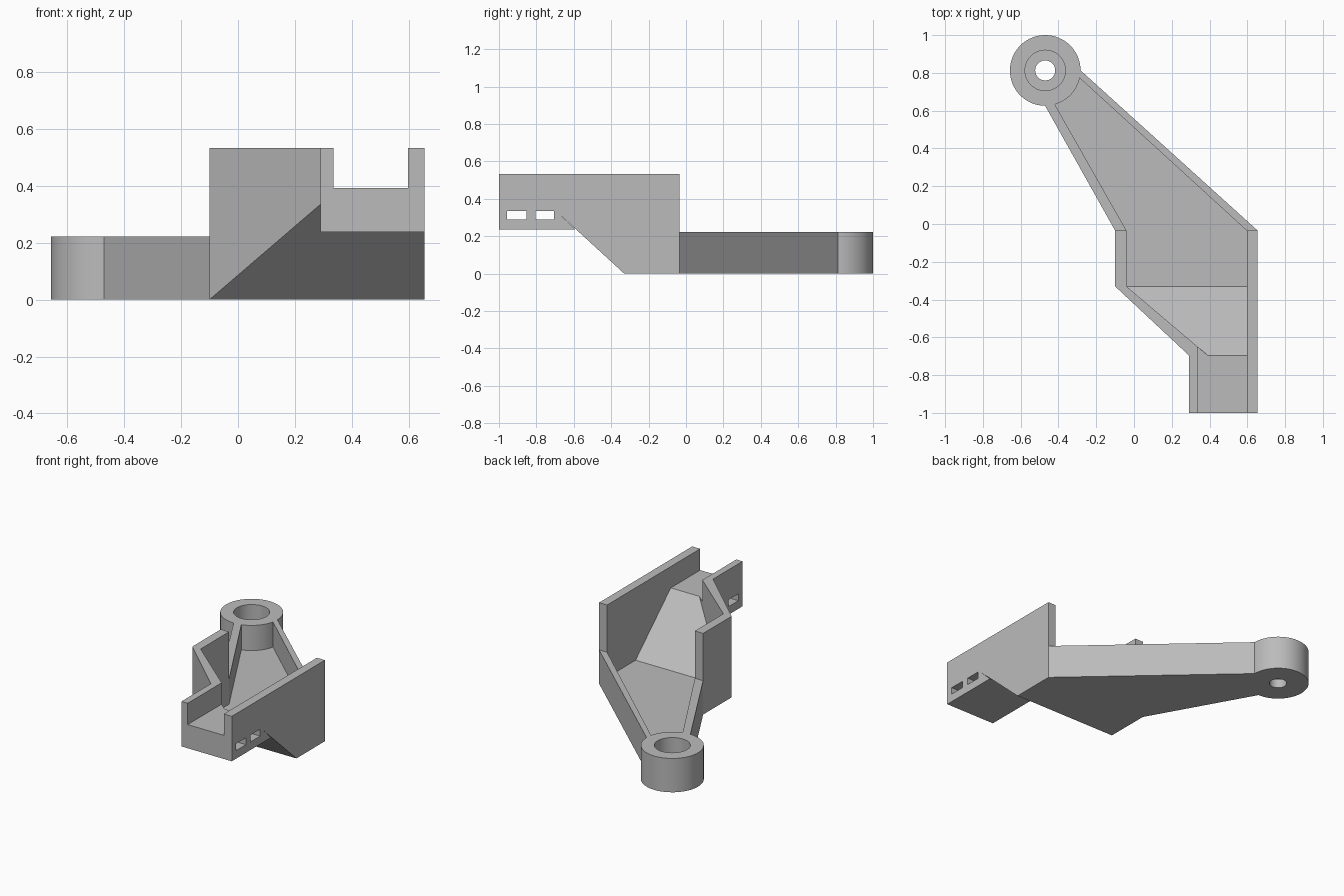
import bpy, bmesh, math

cube = bpy.data.objects.get("Cube")
if cube:
    bpy.data.objects.remove(cube, do_unlink=True)

grey = bpy.data.materials.new("plain grey")
grey.use_nodes = True
grey.diffuse_color = (0.5, 0.5, 0.5, 1)
grey.node_tree.nodes["Principled BSDF"].inputs["Base Color"].default_value = (0.5, 0.5, 0.5, 1)

# Main heights, plate thickness and the stations along y
TOP, ARM_TOP, DECK, THICK, BLOCK = 0.532, 0.222, 0.392, 0.057, 0.237
FRONT, RAMP_END, RAMP_START, STEP = -1.0, -0.695, -0.33, -0.035
LEFT, RIGHT, NOSE = -0.1, 0.655, 0.29
IN_LEFT, IN_RIGHT, IN_NOSE = -0.04, 0.597, 0.335


def underside(y):
    """Underside of the floor: flat, then a ramp up to the deck."""
    t = (RAMP_START - y) / (RAMP_START - RAMP_END)
    return (DECK - THICK) * min(max(t, 0), 1)


def floor_top(y):
    return underside(y) + THICK


def finish(name, bm):
    bmesh.ops.recalc_face_normals(bm, faces=bm.faces)
    mesh = bpy.data.meshes.new(name)
    bm.to_mesh(mesh)
    bm.free()
    mesh.materials.append(grey)
    obj = bpy.data.objects.new(name, mesh)
    bpy.context.collection.objects.link(obj)
    return obj


def loft(name, low, high):
    """Solid between two matching outlines."""
    bm = bmesh.new()
    a = [bm.verts.new(p) for p in low]
    b = [bm.verts.new(p) for p in high]
    bm.faces.new(a)
    bm.faces.new(b)
    for i in range(len(a)):
        j = (i + 1) % len(a)
        bm.faces.new((a[i], a[j], b[j], b[i]))
    return finish(name, bm)


def prism(name, outline, bottom, top):
    """Upright solid over a plan outline; bottom and top follow y."""
    return loft(name, [(x, y, bottom(y)) for x, y in outline],
                [(x, y, top(y)) for x, y in outline])


def level(z):
    return lambda y: z


# Floor plates
arm_left_end, arm_right_end = (-0.475, 0.634), (-0.295, 0.824)
prism("arm_floor", [(LEFT, STEP), (RIGHT, STEP), arm_right_end, arm_left_end],
      underside, floor_top)
prism("middle_floor", [(LEFT, RAMP_START), (RIGHT, RAMP_START), (RIGHT, STEP), (LEFT, STEP)],
      underside, floor_top)
prism("ramp_floor", [(LEFT, RAMP_START), (NOSE, RAMP_END), (RIGHT, RAMP_END), (RIGHT, RAMP_START)],
      underside, floor_top)
prism("front_deck", [(NOSE, FRONT), (RIGHT, FRONT), (RIGHT, RAMP_END), (NOSE, RAMP_END)],
      underside, floor_top)

# Arm walls
prism("arm_left_wall", [(LEFT, STEP), (IN_LEFT, STEP), (-0.431, 0.654), arm_left_end],
      floor_top, level(ARM_TOP))
prism("arm_right_wall", [(RIGHT, STEP), (IN_RIGHT, STEP), (-0.3, 0.784), arm_right_end],
      floor_top, level(ARM_TOP))

# Tall straight wall, in one piece with its ramped foot
ys = [FRONT, RAMP_END, RAMP_START, STEP]
side = [(y, floor_top(y)) for y in ys] + [(STEP, TOP), (FRONT, TOP)]
loft("tall_side_wall", [(IN_RIGHT, y, z) for y, z in side], [(RIGHT, y, z) for y, z in side])

# Tall stepped wall on the other side
notch_y = -0.648
prism("tall_back_wall", [(LEFT, RAMP_START), (IN_LEFT, RAMP_START), (IN_LEFT, STEP), (LEFT, STEP)],
      floor_top, level(TOP))
prism("tall_slanted_wall", [(LEFT, RAMP_START), (NOSE, RAMP_END), (IN_NOSE, RAMP_END),
                            (IN_NOSE, notch_y), (IN_LEFT, RAMP_START)],
      floor_top, level(TOP))
prism("deck_corner", [(IN_NOSE, notch_y), (IN_NOSE, RAMP_END), (0.39, RAMP_END)],
      floor_top, level(DECK))
prism("tall_front_wall", [(NOSE, FRONT), (IN_NOSE, FRONT), (IN_NOSE, RAMP_END), (NOSE, RAMP_END)],
      floor_top, level(TOP))

# Block under the deck, with two slots running through it
block_top = DECK - THICK
profile = [(FRONT, BLOCK), (-0.592, BLOCK), (RAMP_END, block_top)]
for back, front in [(-0.705, -0.805), (-0.853, -0.957)]:
    profile += [(back, block_top), (back, 0.29), (front, 0.29), (front, block_top)]
profile.append((FRONT, block_top))
loft("slotted_block", [(NOSE, y, z) for y, z in profile], [(RIGHT, y, z) for y, z in profile])

# Round boss with a wide bore and a small through hole
bm = bmesh.new()
section = [(0.053, 0), (0.187, 0), (0.187, ARM_TOP), (0.107, ARM_TOP), (0.107, THICK), (0.053, THICK)]
verts = [bm.verts.new((r, 0, z)) for r, z in section]
edges = [bm.edges.new((verts[i - 1], verts[i])) for i in range(len(verts))]
bmesh.ops.spin(bm, geom=verts + edges, cent=(0, 0, 0), axis=(0, 0, 1),
               angle=math.tau, steps=64, use_merge=True)
bmesh.ops.remove_doubles(bm, verts=bm.verts, dist=0.0001)
boss = finish("pivot_boss", bm)
boss.location = (-0.47, 0.813, 0)
bpy.ops.object.select_all(action='DESELECT')
boss.select_set(True)
bpy.context.view_layer.objects.active = boss
bpy.ops.object.shade_smooth_by_angle(angle=math.radians(30))
